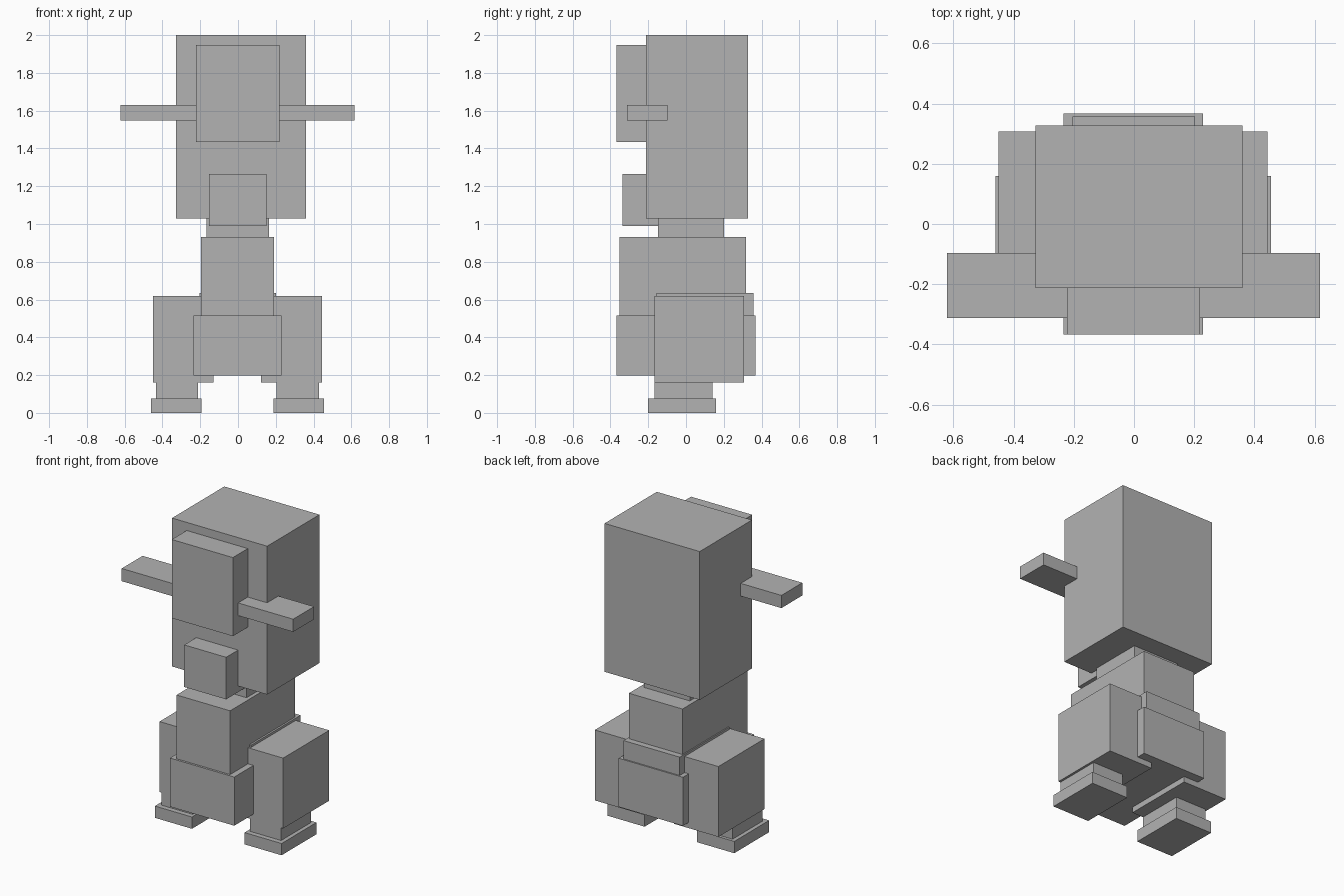
import bpy

if "Cube" in bpy.data.objects:
    bpy.data.objects.remove(bpy.data.objects["Cube"])

grey = bpy.data.materials.new("plain grey")
grey.diffuse_color = (0.45, 0.45, 0.45, 1)
grey.use_nodes = True
grey.node_tree.nodes["Principled BSDF"].inputs["Base Color"].default_value = grey.diffuse_color


def box(name, x, y, z):
    """Axis-aligned block from (min, max) ranges."""
    ranges = (x, y, z)
    bpy.ops.mesh.primitive_cube_add(size=1, location=[(a + b) / 2 for a, b in ranges])
    ob = bpy.context.object
    ob.name = name
    ob.scale = [b - a for a, b in ranges]
    bpy.ops.object.transform_apply(location=False, rotation=False, scale=True)
    ob.data.materials.append(grey)
    return ob


# Head with raised face plate, chin block and the bar sticking out at both sides
box("head", (-0.328, 0.36), (-0.213, 0.327), (1.03, 2.0))
box("face_plate", (-0.222, 0.22), (-0.367, -0.15), (1.433, 1.947))
box("chin", (-0.153, 0.15), (-0.337, -0.1), (0.99, 1.265))
for side, x in (("left", (-0.622, -0.15)), ("right", (0.15, 0.618))):
    box(side + "_ear", x, (-0.313, -0.097), (1.547, 1.63))

# Neck and body
box("neck", (-0.168, 0.165), (-0.147, 0.2), (0.9, 1.06))
box("torso", (-0.197, 0.19), (-0.353, 0.318), (0.45, 0.932))
box("hips", (-0.205, 0.202), (-0.155, 0.358), (0.4, 0.635))
box("pelvis", (-0.235, 0.23), (-0.367, 0.367), (0.197, 0.515))

# Legs, mirrored about a slightly offset centre line
for side, s in (("left", -1), ("right", 1)):
    def span(a, b):
        return tuple(sorted((s * a - 0.003, s * b - 0.003)))
    box(side + "_thigh", span(0.126, 0.447), (-0.168, 0.308), (0.16, 0.62))
    box(side + "_ankle", span(0.208, 0.432), (-0.167, 0.14), (0.06, 0.22))
    box(side + "_foot", span(0.19, 0.458), (-0.2, 0.16), (0.0, 0.077))
